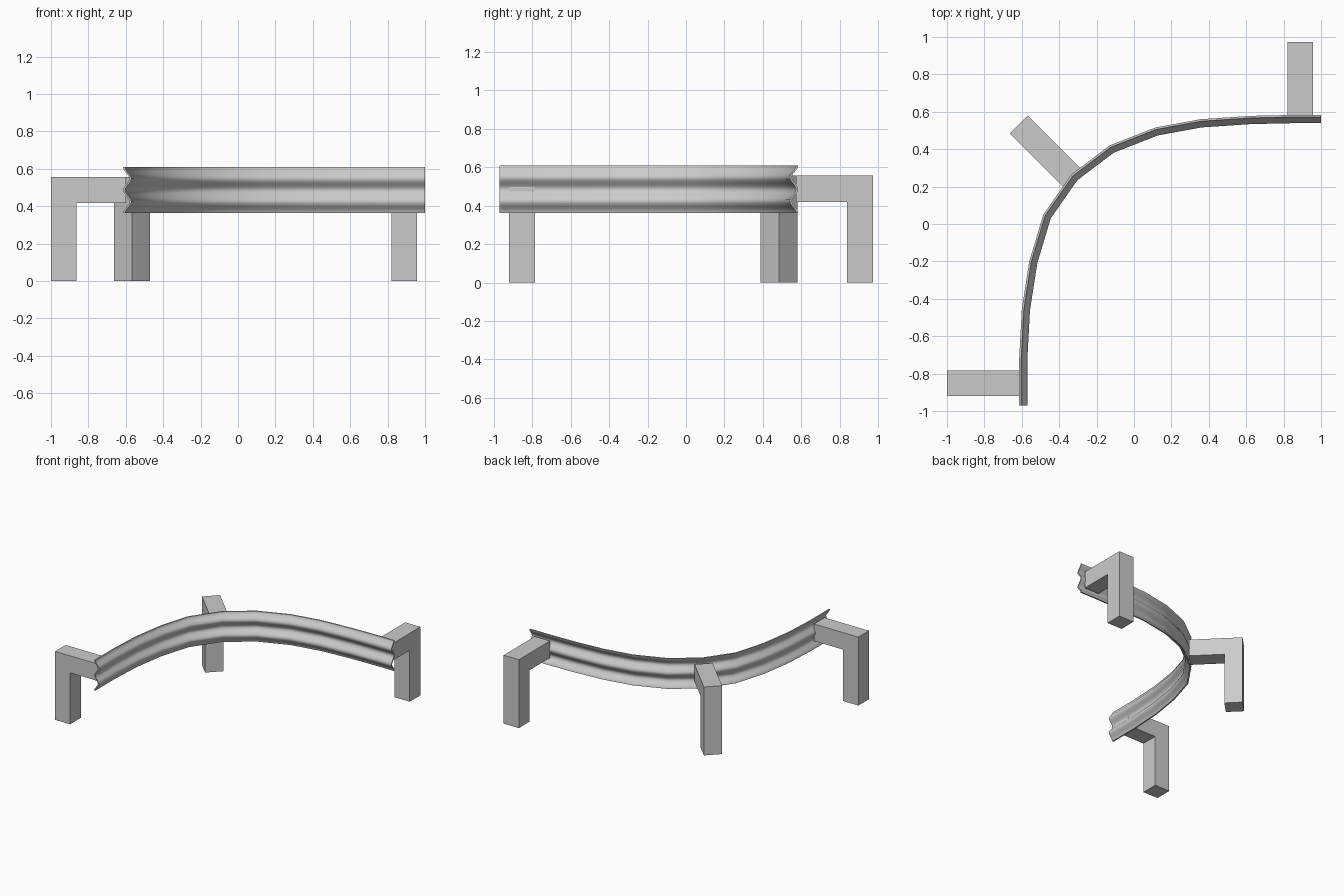
import bpy, bmesh, math
from mathutils import Vector, Matrix

if "Cube" in bpy.data.objects:
    bpy.data.objects.remove(bpy.data.objects["Cube"])

# Rear edge of the rail seen from above
PATH = [Vector(p) for p in [(1, .583), (.85, .583), (.62, .578), (.355, .56), (.115, .516),
        (-.13, .42), (-.335, .265), (-.485, .05), (-.56, -.2), (-.6, -.457),
        (-.614, -.72), (-.614, -.97)]]
Z0, Z1, WAVE, THICK, N = .362, .608, .033, .011, 24


def to_object(name, bm):
    bmesh.ops.recalc_face_normals(bm, faces=bm.faces)
    me = bpy.data.meshes.new(name)
    bm.to_mesh(me)
    bm.free()
    ob = bpy.data.objects.new(name, me)
    bpy.context.collection.objects.link(ob)
    return ob


# Double-wave cross-section: (forward offset, height), closed loop
wave = [(WAVE * (.5 - .5 * math.cos(4 * math.pi * i / N)), Z0 + (Z1 - Z0) * i / N)
        for i in range(N + 1)]
profile = wave + [(d + THICK, z) for d, z in reversed(wave)]

# Curved rail: mitred sections along the path
bm = bmesh.new()
rings = []
for i, p in enumerate(PATH):
    dirs = []
    if i > 0:
        dirs.append((p - PATH[i - 1]).normalized())
    if i < len(PATH) - 1:
        dirs.append((PATH[i + 1] - p).normalized())
    t = sum(dirs, Vector((0, 0))).normalized()
    front = Vector((-t.y, t.x)) / t.dot(dirs[0])
    rings.append([bm.verts.new((p.x + front.x * d, p.y + front.y * d, z)) for d, z in profile])
M = len(profile)
for a, b in zip(rings, rings[1:]):
    for j in range(M):
        k = (j + 1) % M
        bm.faces.new((a[j], a[k], b[k], b[j]))
for r in (rings[0], rings[-1]):
    for j in range(N):
        bm.faces.new((r[j], r[j + 1], r[M - 2 - j], r[M - 1 - j]))
rail = to_object("guard_rail", bm)
bpy.context.view_layer.objects.active = rail
rail.select_set(True)
bpy.ops.object.shade_smooth_by_angle(angle=math.radians(50))


# L-shaped posts: leg plus arm reaching to the rail
def post(name, x, y, angle, length):
    w = .068
    outline = [(0, 0), (.136, 0), (.136, .418), (length, .418), (length, .556), (0, .556)]
    bm = bmesh.new()
    face = bm.faces.new([bm.verts.new((u, -w, z)) for u, z in outline])
    ext = bmesh.ops.extrude_face_region(bm, geom=[face])
    bmesh.ops.translate(bm, vec=(0, 2 * w, 0),
                        verts=[v for v in ext["geom"] if isinstance(v, bmesh.types.BMVert)])
    bm.transform(Matrix.Translation((x, y, 0)) @ Matrix.Rotation(math.radians(angle), 4, 'Z'))
    to_object(name, bm)


post("left_post", -1, -.852, 0, .40)
post("middle_post", -.615, .532, -45, .40)
post("right_post", .89, .972, -90, .40)
